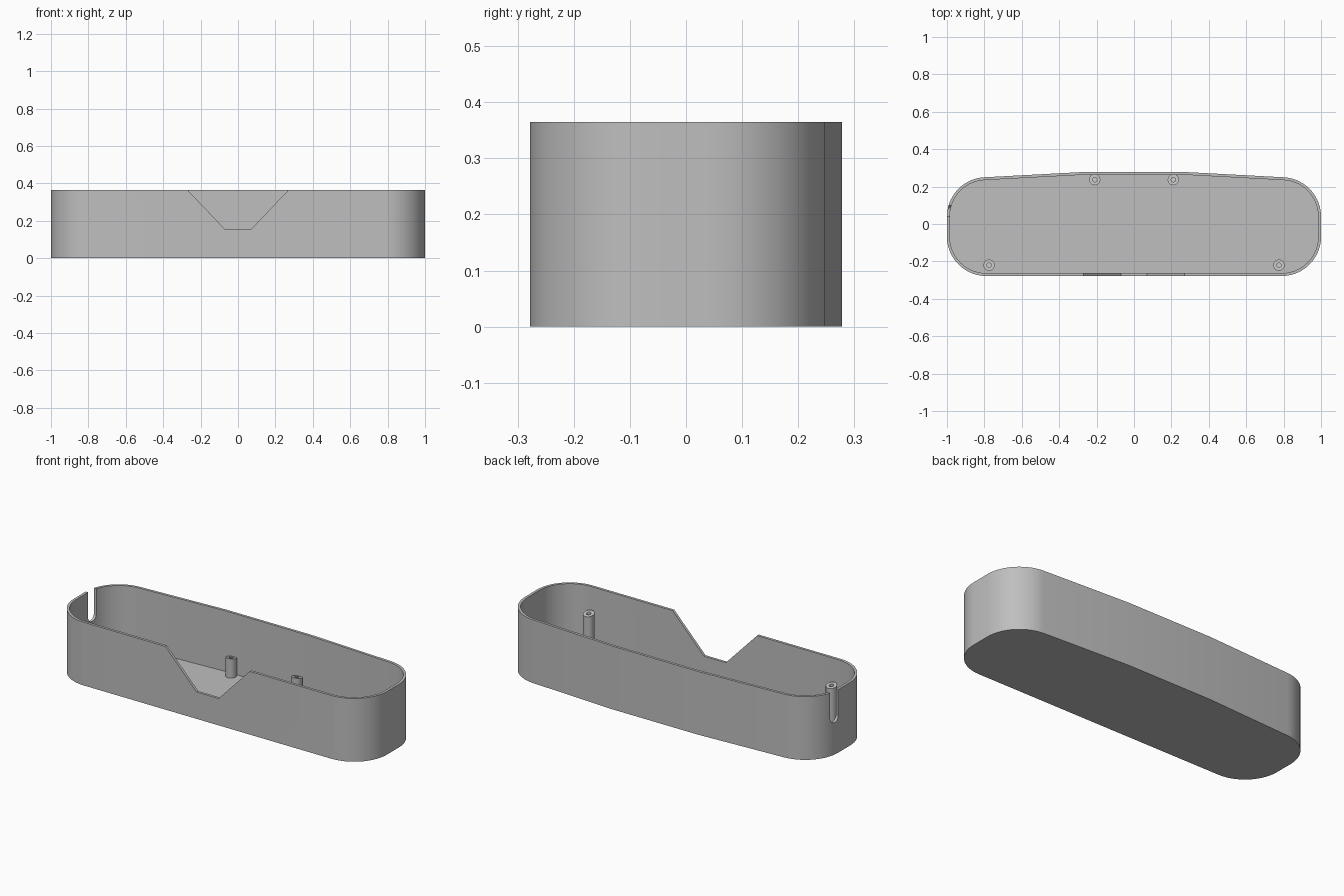
import bpy, bmesh, math
from mathutils import Matrix, Vector

if "Cube" in bpy.data.objects:
    bpy.data.objects.remove(bpy.data.objects["Cube"], do_unlink=True)

HEIGHT, WALL, FLOOR = 0.365, 0.015, 0.015
grey = bpy.data.materials.new("plain grey")
grey.use_nodes = True
colour = (0.52, 0.52, 0.52, 1)
grey.diffuse_color = colour
grey.node_tree.nodes["Principled BSDF"].inputs["Base Color"].default_value = colour


def finish(name, bm):
    bmesh.ops.recalc_face_normals(bm, faces=bm.faces)
    mesh = bpy.data.meshes.new(name)
    bm.to_mesh(mesh)
    bm.free()
    obj = bpy.data.objects.new(name, mesh)
    mesh.materials.append(grey)
    bpy.context.collection.objects.link(obj)
    return obj


def smooth(obj):
    bpy.ops.object.select_all(action='DESELECT')
    obj.select_set(True)
    bpy.context.view_layer.objects.active = obj
    bpy.ops.object.shade_smooth_by_angle(angle=math.radians(30))


def arc(cx, cy, r, start, end, steps=14):
    angles = [math.radians(start + (end - start) * i / steps) for i in range(steps + 1)]
    return [(cx + r * math.cos(a), cy + r * math.sin(a)) for a in angles]


def outline(inset):
    # Right half from front to back, then mirrored: round ends and a bowed back
    half = arc(0.79, -0.068, 0.21 - inset, -90, 0)
    half += arc(0.79, 0.04, 0.21 - inset, 0, 87)
    half.append((0.27, 0.278 - inset))
    return half + [(-x, y) for x, y in reversed(half)]


def prism(name, points, direction):
    # Closed extrusion of a flat polygon
    bm = bmesh.new()
    face = bm.faces.new([bm.verts.new(p) for p in points])
    new = bmesh.ops.extrude_face_region(bm, geom=[face])["geom"]
    bmesh.ops.translate(bm, vec=direction,
                        verts=[v for v in new if isinstance(v, bmesh.types.BMVert)])
    return finish(name, bm)


# Open tray: outer wall, rim, inner wall and floor
bm = bmesh.new()
rings = [[bm.verts.new((x, y, z)) for x, y in outline(inset)]
         for inset, z in ((0, 0), (0, HEIGHT), (WALL, HEIGHT), (WALL, FLOOR))]
for low, high in zip(rings, rings[1:]):
    for i in range(len(low)):
        j = (i + 1) % len(low)
        bm.faces.new((low[i], low[j], high[j], high[i]))
bm.faces.new(rings[0])
bm.faces.new(rings[-1])
tray = finish("tray", bm)

# Tapered notch in the front wall, round-bottomed slot in the right end
notch = prism("notch_cutter",
              [(x, -0.35, z) for x, z in ((-0.07, 0.155), (0.07, 0.155), (0.27, HEIGHT),
                                          (0.27, 0.5), (-0.27, 0.5), (-0.27, HEIGHT))],
              (0, 0.15, 0))
slot_shape = arc(0.07, 0.215, 0.03, 180, 360) + [(0.10, 0.5), (0.04, 0.5)]
slot = prism("slot_cutter", [(-1.1, y, z) for y, z in slot_shape], (0.2, 0, 0))
bpy.context.view_layer.objects.active = tray
for cutter in (notch, slot):
    cut = tray.modifiers.new("cut", 'BOOLEAN')
    cut.operation, cut.solver, cut.object = 'DIFFERENCE', 'EXACT', cutter
    bpy.ops.object.modifier_apply(modifier=cut.name)
    bpy.data.objects.remove(cutter, do_unlink=True)
smooth(tray)


def post(name, x, y, top):
    # Hollow screw post with a top sloping down towards the back
    profile = [(0.030, FLOOR - 0.005), (0.030, top), (0.012, top), (0.012, top - 0.05)]
    bm = bmesh.new()
    sides = 24
    loops = []
    for r, z in profile:
        slope = 0 if z < FLOOR else -0.23
        loops.append([bm.verts.new((x + px, y + py, z + slope * py))
                      for px, py in arc(0, 0, r, 0, 360 - 360 / sides, sides - 1)])
    for low, high in zip(loops, loops[1:]):
        for i in range(sides):
            j = (i + 1) % sides
            bm.faces.new((low[i], low[j], high[j], high[i]))
    bm.faces.new(loops[0])
    bm.faces.new(loops[-1])
    smooth(finish(name, bm))


# Tall posts at the front, short posts at the back
for side, sign in (("left", 1), ("right", -1)):
    post("front_post_" + side, sign * 0.775, -0.22, 0.23)
    post("back_post_" + side, sign * 0.21, 0.237, 0.12)
